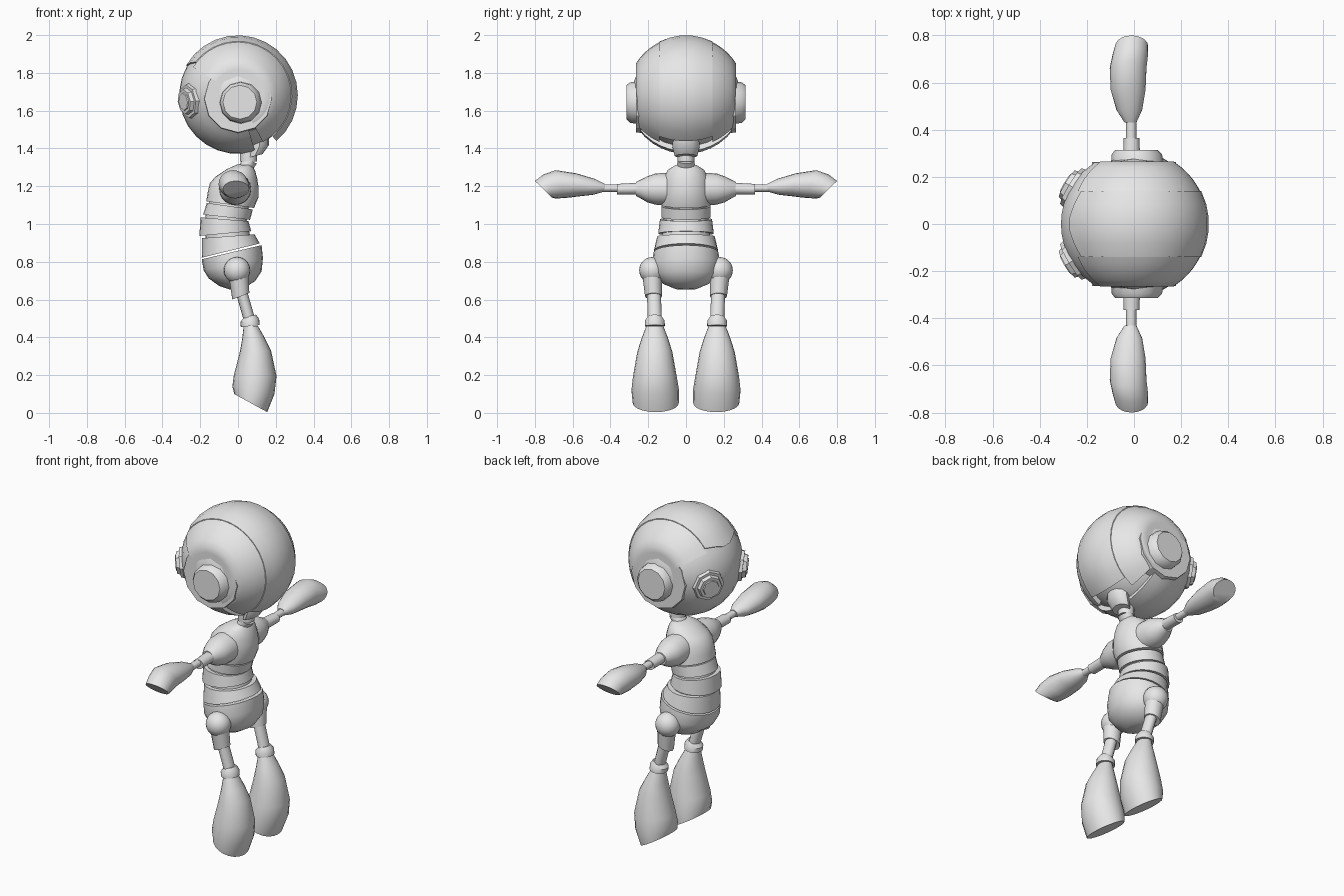
import bpy, bmesh
from math import sin, cos, pi, radians, sqrt
from mathutils import Vector

if "Cube" in bpy.data.objects:
    bpy.data.objects.remove(bpy.data.objects["Cube"])

grey = bpy.data.materials.new("plain_grey")
grey.use_nodes = True
grey.diffuse_color = (0.8, 0.8, 0.8, 1)
grey.node_tree.nodes["Principled BSDF"].inputs["Base Color"].default_value = (0.8, 0.8, 0.8, 1)

HEAD = Vector((0, 0, 1.682))


def finish(name, bm, angle=38):
    bmesh.ops.recalc_face_normals(bm, faces=bm.faces)
    mesh = bpy.data.meshes.new(name)
    bm.to_mesh(mesh)
    bm.free()
    mesh.shade_smooth()
    mesh.set_sharp_from_angle(angle=radians(angle))
    mesh.materials.append(grey)
    obj = bpy.data.objects.new(name, mesh)
    bpy.context.collection.objects.link(obj)
    return obj


def upright(u, v, w, s):
    return (u, v * s, w)


def sideways(u, v, w, s):
    return (v, w * s, u)


def loft(name, rings, place=upright, side=1, n=20):
    """Capped skin over tilted ellipses: two end points (u, w), centre v and half width."""
    bm = bmesh.new()
    loops = []
    for u1, w1, u2, w2, v, half in rings:
        loop = []
        for i in range(n):
            a = 2 * pi * i / n
            t = (1 + cos(a)) / 2
            p = place(u1 + (u2 - u1) * t, v + half * sin(a), w1 + (w2 - w1) * t, side)
            loop.append(bm.verts.new(p))
        loops.append(loop)
    for a, b in zip(loops, loops[1:]):
        for i in range(n):
            j = (i + 1) % n
            bm.faces.new((a[i], a[j], b[j], b[i]))
    bm.faces.new(loops[0])
    bm.faces.new(loops[-1])
    return finish(name, bm)


def ball(name, centre, radius):
    bm = bmesh.new()
    bmesh.ops.create_uvsphere(bm, u_segments=20, v_segments=12, radius=radius)
    bmesh.ops.translate(bm, verts=bm.verts, vec=centre)
    return finish(name, bm)


def shell(name, radius, y0, y1, start, end, depth=0.035, rows=5, peak=0):
    """Curved head plate: a spherical strip around the y axis with thickness."""
    bm = bmesh.new()
    steps = max(4, round((end - start) / 12))
    grids = []
    for r in (radius, radius - depth):
        grid = []
        for j in range(rows + 1):
            y = y0 + (y1 - y0) * j / rows
            ring_r = sqrt(radius * radius - y * y) - (radius - r)
            stop = end + peak * (1 - abs(y) / max(abs(y0), abs(y1)))
            line = []
            for i in range(steps + 1):
                a = radians(start + (stop - start) * i / steps)
                line.append(bm.verts.new(HEAD + Vector((ring_r * cos(a), y, ring_r * sin(a)))))
            grid.append(line)
        grids.append(grid)
    outer, inner = grids
    for g in grids:
        for j in range(rows):
            for i in range(steps):
                bm.faces.new((g[j][i], g[j][i + 1], g[j + 1][i + 1], g[j + 1][i]))
    for j in (0, rows):
        for i in range(steps):
            bm.faces.new((outer[j][i], outer[j][i + 1], inner[j][i + 1], inner[j][i]))
    for i in (0, steps):
        for j in range(rows):
            bm.faces.new((outer[j][i], outer[j + 1][i], inner[j + 1][i], inner[j][i]))
    return finish(name, bm)


def disc(name, centre, facing, radius, tip, depth, sides):
    bm = bmesh.new()
    bmesh.ops.create_cone(bm, cap_ends=True, segments=sides, radius1=radius,
                          radius2=tip, depth=depth)
    turn = Vector(facing).to_track_quat("Z", "Y").to_matrix()
    bmesh.ops.rotate(bm, verts=bm.verts, matrix=turn)
    bmesh.ops.translate(bm, verts=bm.verts, vec=centre)
    return finish(name, bm, 25)


# Head: inner ball, crown band, face shell and side plates
ball("head_core", HEAD, 0.285)
shell("crown_band", 0.318, -0.14, 0.14, -50, 142, peak=10)
shell("face_shell", 0.311, -0.262, 0.262, 138, 287, rows=12)
for s, label in ((1, "a"), (-1, "b")):
    shell("side_plate_" + label, 0.314, s * 0.14, s * 0.265, -62, 148)
    disc("side_disc_" + label, (0, s * 0.232, 1.663), (0, s, 0), 0.185, 0.178, 0.064, 12)
    loft("ear_" + label, [(1.53, .25, 1.755, .25, .015, .113), (1.535, .295, 1.75, .295, .012, .107),
                          (1.555, .315, 1.735, .315, .01, .09)], sideways, s, 12)
    # Eyes: bezel, rim and lens
    out = Vector((-0.25, s * 0.15, -0.03)).normalized()
    eye = HEAD + out * 0.3
    disc("eye_bezel_" + label, eye, out, 0.095, 0.088, 0.03, 8)
    disc("eye_rim_" + label, eye + out * 0.02, out, 0.075, 0.065, 0.03, 8)
    disc("eye_lens_" + label, eye + out * 0.037, out, 0.05, 0.046, 0.008, 8)

# Neck
loft("neck_lower", [(-.01, 1.29, .065, 1.27, 0, .05), (.03, 1.35, .1, 1.32, 0, .045)], n=12)
loft("neck_upper", [(.01, 1.33, .1, 1.33, 0, .045), (.01, 1.4, .1, 1.4, 0, .045)], n=12)
loft("neck_bracket", [(.05, 1.35, .13, 1.37, 0, .06), (.06, 1.4, .165, 1.42, 0, .072),
                      (.06, 1.46, .165, 1.46, 0, .072)], n=12)

# Torso
loft("chest", [(-.005, 1.315, .075, 1.31, 0, .055), (-.06, 1.29, .09, 1.285, 0, .095),
               (-.12, 1.25, .102, 1.24, 0, .12), (-.15, 1.215, .108, 1.2, 0, .13),
               (-.162, 1.16, .108, 1.14, 0, .137), (-.168, 1.12, .085, 1.085, 0, .137)], n=24)
loft("ribs", [(-.165, 1.112, .078, 1.077, 0, .13), (-.185, 1.05, .064, 1.022, 0, .13)], n=24)
loft("spine", [(-.15, 1.13, .06, 1.1, 0, .11), (-.175, 1.03, .045, 1.01, 0, .12),
               (-.17, .87, .07, .92, 0, .13)])
loft("abdomen", [(-.198, 1.035, .055, 1.015, 0, .138), (-.205, .937, .07, .962, 0, .147)], n=24)
loft("hip_band", [(-.19, .925, .088, .945, 0, .152), (-.192, .822, .115, .897, 0, .17)], n=24)
loft("pelvis", [(-.192, .813, .125, .888, 0, .172), (-.182, .755, .132, .82, 0, .18),
                (-.155, .712, .125, .75, 0, .168), (-.1, .672, .09, .697, 0, .122),
                (-.04, .652, .03, .66, 0, .055)], n=24)

for s, label in ((1, "a"), (-1, "b")):
    # Arms
    loft("shoulder_" + label, [(1.27, .1, 1.1, .1, -.015, .085), (1.268, .16, 1.102, .16, -.015, .083),
                               (1.252, .205, 1.115, .205, -.015, .07),
                               (1.232, .245, 1.138, .245, -.015, .05),
                               (1.222, .265, 1.148, .265, -.015, .038)], sideways, s)
    loft("upper_arm_" + label, [(1.155, .26, 1.218, .26, -.01, .035),
                                (1.155, .365, 1.212, .365, -.01, .034)], sideways, s, 12)
    loft("elbow_rod_" + label, [(1.17, .36, 1.21, .36, -.012, .022),
                                (1.17, .44, 1.21, .44, -.012, .022)], sideways, s, 12)
    loft("forearm_" + label, [(1.172, .43, 1.213, .43, -.015, .025), (1.155, .49, 1.238, .48, -.02, .055),
                              (1.147, .56, 1.268, .58, -.025, .074), (1.138, .635, 1.285, .69, -.025, .078),
                              (1.135, .69, 1.262, .755, -.015, .075),
                              (1.14, .71, 1.228, .8, -.01, .07)], sideways, s)
    # Legs
    ball("hip_joint_" + label, (-.005, s * .178, .755), .07)
    loft("thigh_" + label, [(-.05, .73, .055, .75, .18, .052), (-.03, .6, .06, .635, .172, .045)], upright, s, 12)
    loft("shin_" + label, [(-.01, .63, .05, .64, .17, .037), (.03, .49, .09, .5, .165, .037)], upright, s, 12)
    loft("ankle_" + label, [(.03, .505, .095, .52, .165, .035), (.012, .48, .112, .498, .165, .052),
                            (.015, .455, .115, .465, .165, .053)], upright, s)
    loft("foot_" + label, [(.03, .46, .106, .46, .165, .045), (.022, .39, .14, .4, .165, .07),
                           (.008, .315, .175, .33, .165, .093), (-.022, .2, .204, .195, .165, .115),
                           (-.03, .14, .193, .1, .163, .126),
                           (-.02, .1, .155, .004, .16, .122)], upright, s)
